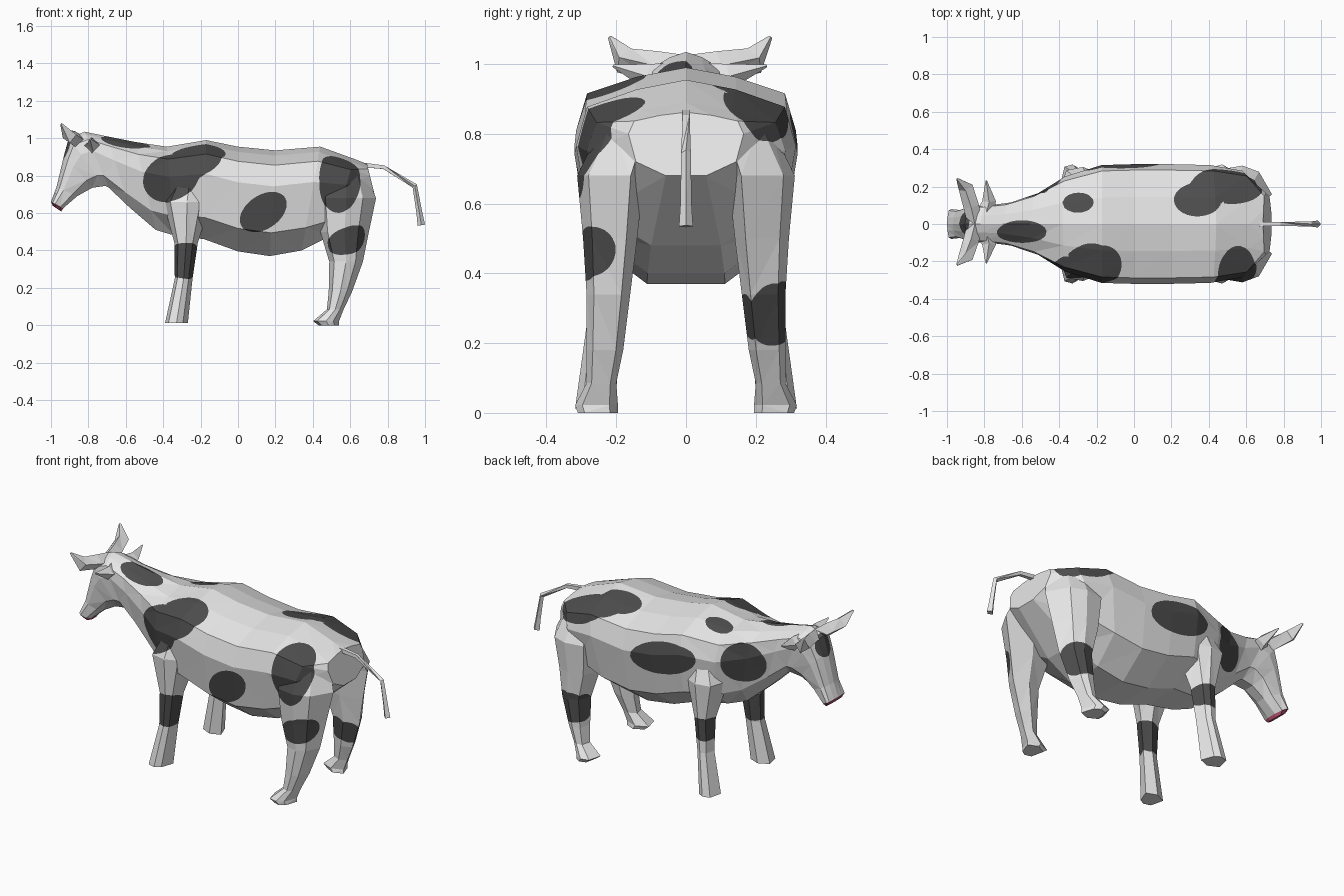
import bpy, bmesh, math
from mathutils import Vector

if "Cube" in bpy.data.objects:
    bpy.data.objects.remove(bpy.data.objects["Cube"])


def material(name, rgb):
    m = bpy.data.materials.new(name)
    m.diffuse_color = (*rgb, 1)
    m.use_nodes = True
    m.node_tree.nodes["Principled BSDF"].inputs["Base Color"].default_value = m.diffuse_color
    return m


MATS = [material("white hide", (0.8, 0.8, 0.8)),
        material("dark patches", (0.075, 0.075, 0.075)),
        material("pink nose", (0.45, 0.08, 0.15))]

# Hide patches as ellipsoids: centre, radii, tilt in the side plane (degrees)
SPOTS = [
    (-.36, -.24, .79, .17, .20, .125, 25), (-.23, -.21, .875, .17, .16, .11, 20),  # shoulder
    (.135, -.30, .605, .14, .15, .09, 35),                                         # flank
    (.54, -.24, .77, .115, .17, .18, 0),                                           # rump
    (.59, -.26, .455, .12, .09, .075, 20),                                         # hind leg
    (-.28, -.25, .345, .11, .12, .10, 0),                                          # front leg
    (-.60, -.045, .98, .135, .065, .06, -10),                                      # neck top
    (-.30, .115, .95, .085, .055, .08, 0),                                         # withers
    (.50, .205, .87, .20, .105, .11, -12), (.34, .135, .93, .13, .095, .09, 0),    # far rump
    (-.06, .31, .755, .21, .14, .095, -12),                                        # far flank
    (-.49, .16, .79, .13, .12, .12, 0),                                            # far neck
    (-.92, .01, .955, .06, .065, .07, 0),                                          # forehead
    (.57, .24, .29, .12, .09, .10, 0),                                             # far hind leg
    (-.30, .25, .385, .12, .12, .068, 0),                                          # far front leg
]


def field(p):
    """Rough signed distance to the nearest patch edge, negative inside."""
    best = 9.0
    for cx, cy, cz, rx, ry, rz, tilt in SPOTS:
        c, s = math.cos(math.radians(tilt)), math.sin(math.radians(tilt))
        dx, dy, dz = p.x - cx, p.y - cy, p.z - cz
        d = math.hypot((dx * c + dz * s) / rx, dy / ry, (dz * c - dx * s) / rz)
        best = min(best, (d - 1) * min(rx, ry, rz))
    return best


def loft(bm, rings):
    """Skin a list of equal-length point rings and cap both ends."""
    rows = [[bm.verts.new(p) for p in r] for r in rings]
    n = len(rows[0])
    for a, b in zip(rows, rows[1:]):
        for i in range(n):
            j = (i + 1) % n
            bm.faces.new((a[i], a[j], b[j], b[i]))
    bm.faces.new(rows[0])
    bm.faces.new(rows[-1])


def paint(bm):
    """Cut the patch outlines into the flat facets and colour the faces."""
    for _ in range(6):
        cut = []
        for e in bm.edges:
            length = e.calc_length()
            if length > .035 and abs(field((e.verts[0].co + e.verts[1].co) / 2)) < length:
                cut.append(e)
        if not cut:
            break
        bmesh.ops.subdivide_edges(bm, edges=cut, cuts=1)
        bmesh.ops.triangulate(bm, faces=bm.faces[:])
    crossings = []
    for e in bm.edges[:]:
        a, b = e.verts
        fa, fb = field(a.co), field(b.co)
        if fa * fb < 0:
            fac = min(.97, max(.03, fa / (fa - fb)))
            crossings.append(bmesh.utils.edge_split(e, a, fac)[1])
    if crossings:
        bmesh.ops.connect_verts(bm, verts=crossings)
    for f in bm.faces:
        if field(f.calc_center_median()) < 0:
            f.material_index = 1


def finish(bm, name, patches=True):
    bmesh.ops.recalc_face_normals(bm, faces=bm.faces[:])
    bmesh.ops.triangulate(bm, faces=bm.faces[:])
    if patches:
        paint(bm)
    for f in bm.faces:   # everything past the slanted muzzle edge is nose
        c = f.calc_center_median()
        if c.x < -.9 and c.z < .658 - .54 * (c.x + 1):
            f.material_index = 2
    me = bpy.data.meshes.new(name)
    for m in MATS:
        me.materials.append(m)
    bm.to_mesh(me)
    bm.free()
    bpy.context.collection.objects.link(bpy.data.objects.new(name, me))


# Body, neck and head: slanted sections (top x, top z, bottom x, bottom z, half width)
HALF = [(.45, .95), (.9, .86), (1, .66), (.87, .22), (.35, 0)]
PROFILE = [(0, 1)] + HALF + [(-u, v) for u, v in reversed(HALF)]
SECTIONS = [
    (-.99, .638, -.945, .608, .06), (-1.0, .66, -.935, .625, .08),
    (-.97, .74, -.86, .69, .075),
    (-.93, .91, -.78, .735, .09), (-.905, 1.0, -.71, .745, .10),
    (-.82, 1.035, -.69, .735, .10), (-.70, 1.01, -.58, .63, .115),
    (-.55, .98, -.44, .51, .165), (-.38, .955, -.34, .48, .255),
    (-.17, .99, -.18, .46, .315), (.0, .955, .0, .395, .32),
    (.2, .935, .17, .37, .32), (.44, .955, .34, .40, .315),
    (.62, .89, .50, .48, .285), (.69, .862, .735, .68, .165),
]
bm = bmesh.new()
loft(bm, [[(xb + (xt - xb) * v, u * w, zb + (zt - zb) * v) for u, v in PROFILE]
          for xt, zt, xb, zb, w in SECTIONS])
finish(bm, "body")

# Legs: six-sided sections (z, front x, back x, inner y, outer y)
LEG_PROFILE = [(0, .25), (.15, .9), (.5, 1), (.78, .83), (1, .2), (.5, 0)]
FRONT_LEG = [(.012, -.39, -.268, .20, .318), (.25, -.338, -.243, .195, .285),
             (.44, -.34, -.215, .18, .285), (.66, -.40, -.145, .13, .305),
             (.80, -.32, -.19, .10, .25)]
HIND_LEG = [(0, .43, .54, .195, .31), (.022, .402, .54, .195, .318),
            (.085, .475, .565, .20, .285), (.18, .485, .61, .18, .285),
            (.34, .488, .668, .16, .285), (.5, .44, .70, .14, .295),
            (.68, .42, .738, .12, .312), (.83, .46, .68, .08, .24)]
for name, leg in (("front_leg", FRONT_LEG), ("hind_leg", HIND_LEG)):
    for side, s in (("near", -1), ("far", 1)):
        bm = bmesh.new()
        loft(bm, [[(x0 + (x1 - x0) * u, s * (y0 + (y1 - y0) * v), z)
                   for u, v in LEG_PROFILE] for z, x0, x1, y0, y1 in leg])
        finish(bm, f"{name}_{side}")


def spike(name, path, s=1):
    """Four-sided tapering tube along (x, y, z, radius) points."""
    pts = [Vector((x, y * s, z)) for x, y, z, _ in path]
    rings = []
    for i, p in enumerate(pts):
        d = (pts[min(i + 1, len(pts) - 1)] - pts[max(i - 1, 0)]).normalized()
        up = Vector((1, 0, 0)) if abs(d.x) < .7 else Vector((0, 1, 1))
        a = (up - d * up.dot(d)).normalized() * path[i][3]
        b = d.cross(a)
        rings.append([p + a, p + b, p - a, p - b])
    bm = bmesh.new()
    loft(bm, rings)
    finish(bm, name, False)


# Horns, ears and tail
for side, s in (("near", -.93), ("far", 1.03)):
    spike("horn_" + side, [(-.85, 0, .985, .04), (-.87, .09, .995, .042),
                           (-.90, .19, 1.01, .04), (-.945, .235, 1.077, .006)], s)
    spike("ear_" + side, [(-.79, .06, .955, .05), (-.775, .12, .965, .036),
                          (-.79, .225, .995, .004)], s)
spike("tail", [(.64, 0, .86, .018), (.78, 0, .845, .014), (.945, 0, .745, .014),
               (.97, 0, .60, .016), (.98, 0, .535, .02)])
